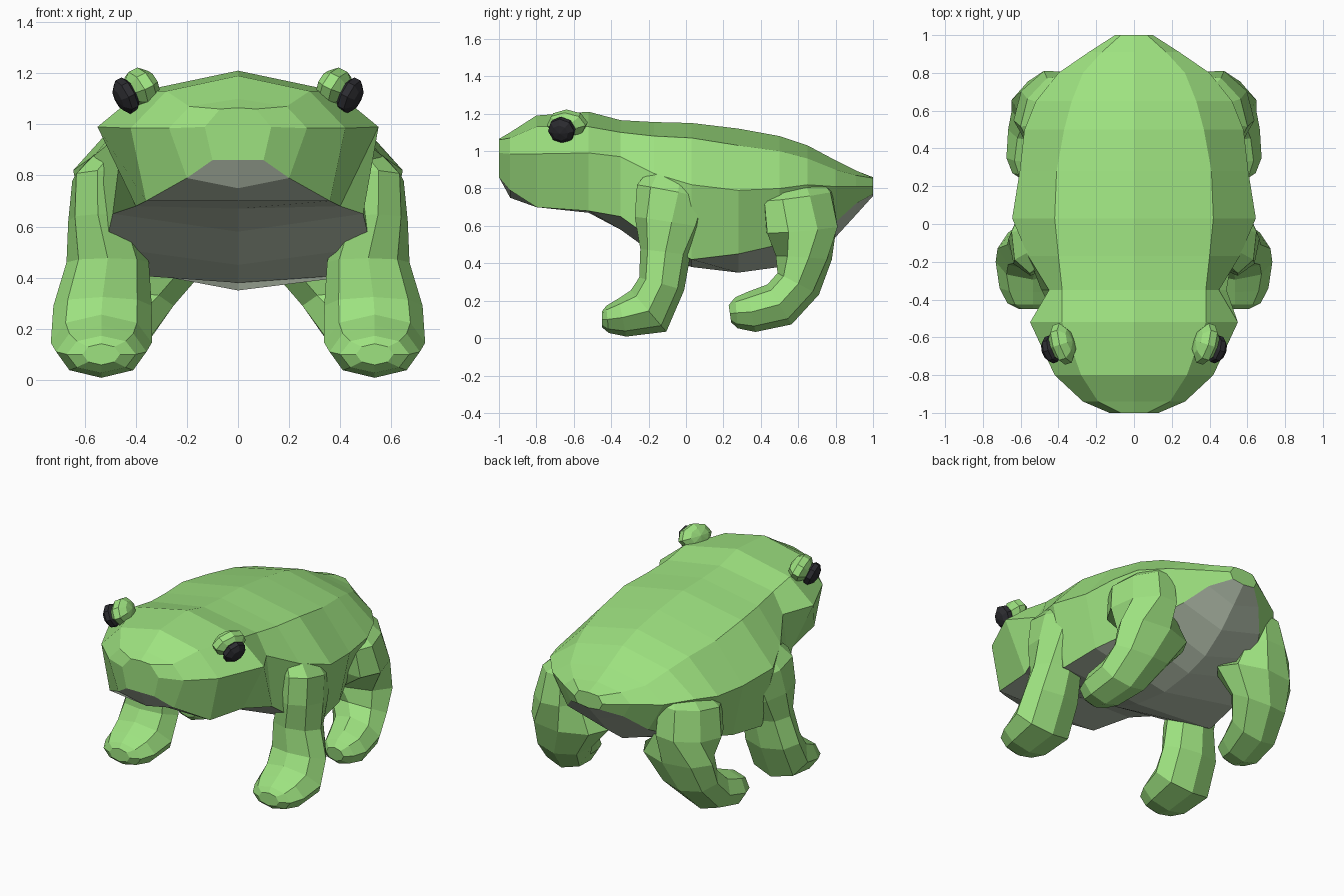
import bpy
import bmesh
import math
from mathutils import Vector, Matrix

cube = bpy.data.objects.get("Cube")
if cube:
    bpy.data.objects.remove(cube, do_unlink=True)


def make_material(name, colour):
    mat = bpy.data.materials.new(name)
    mat.use_nodes = True
    mat.diffuse_color = (*colour, 1)
    mat.node_tree.nodes["Principled BSDF"].inputs["Base Color"].default_value = (*colour, 1)
    return mat


green = make_material("skin green", (0.34, 0.76, 0.215))
grey = make_material("belly grey", (0.5, 0.58, 0.46))
black = make_material("eye black", (0.025, 0.025, 0.03))


def finish(name, bm, materials, mirrored=False):
    """Turn a bmesh into a flat shaded object, optionally mirrored across x."""
    bmesh.ops.recalc_face_normals(bm, faces=bm.faces)
    mesh = bpy.data.meshes.new(name)
    bm.to_mesh(mesh)
    bm.free()
    for mat in materials:
        mesh.materials.append(mat)
    obj = bpy.data.objects.new(name, mesh)
    bpy.context.collection.objects.link(obj)
    if mirrored:
        mod = obj.modifiers.new("Mirror", 'MIRROR')
        mod.use_mirror_merge = False
    return obj


def loft(rings, belly_columns=()):
    """Skin closed rings of points; the listed columns use the second material."""
    bm = bmesh.new()
    rows = [[bm.verts.new(p) for p in ring] for ring in rings]
    count = len(rows[0])
    for a, b in zip(rows, rows[1:]):
        for i in range(count):
            j = (i + 1) % count
            face = bm.faces.new((a[i], a[j], b[j], b[i]))
            face.material_index = 1 if i in belly_columns else 0
    bm.faces.new(rows[0])
    bm.faces.new(rows[-1])
    return bm


# Body: each station is y, back height, back edge x z, flank x z, belly edge x z, belly height
stations = [
    (-1.0, 1.065, .07, 1.06, .13, .99, .1, .86, .86),
    (-.94, 1.1, .19, 1.07, .27, .985, .2, .79, .75),
    (-.8, 1.19, .28, 1.13, .42, .985, .36, .7, .7),
    (-.52, 1.21, .38, 1.13, .55, .99, .4, .68, .67),
    (-.35, 1.165, .38, 1.1, .45, .97, .49, .65, .58),
    (-.17, 1.155, .4, 1.08, .56, .88, .52, .52, .45),
    (.03, 1.15, .42, 1.07, .645, .82, .56, .42, .38),
    (.28, 1.12, .41, 1.03, .605, .79, .53, .45, .35),
    (.5, 1.08, .37, 1.0, .58, .8, .44, .5, .38),
    (.65, 1.03, .33, .96, .52, .82, .38, .55, .43),
    (.8, .95, .27, .9, .4, .81, .29, .62, .54),
    (.91, .895, .17, .87, .24, .81, .19, .72, .66),
    (1.0, .86, .07, .855, .1, .81, .08, .77, .76),
]


def body_ring(y, top, *rest):
    *sides, bottom = rest
    half = list(zip(sides[0::2], sides[1::2]))
    points = [(0, top)] + half + [(0, bottom)] + [(-x, z) for x, z in reversed(half)]
    return [(x, y, z) for x, z in points]


finish("body", loft([body_ring(*s) for s in stations], (3, 4)), [green, grey])


# Legs: each joint is centre x y z, half width, half depth, outward yaw
def leg(name, joints, sides=8):
    centres = [Vector(j[:3]) for j in joints]
    rings = []
    for i, (*_, width, thickness, yaw) in enumerate(joints):
        along = centres[min(i + 1, len(joints) - 1)] - centres[max(i - 1, 0)]
        along.x = 0
        along.normalize()
        turn = Matrix.Rotation(yaw, 3, 'Z')
        across = turn @ Vector((1, 0, 0))
        depth = turn @ along.cross(Vector((1, 0, 0)))
        ring = []
        for k in range(sides):
            angle = math.tau * k / sides
            ring.append(centres[i] + across * width * 1.04 * math.cos(angle)
                        + depth * thickness * 1.04 * math.sin(angle))
        rings.append(ring)
    return finish(name, loft(rings), [green], True)


leg("front_legs", [
    (.44, -.03, .93, .08, .12, 0),
    (.52, -.06, .78, .125, .2, .15),
    (.53, -.09, .62, .13, .18, .1),
    (.51, -.11, .46, .155, .13, 0),
    (.53, -.13, .29, .185, .12, 0),
    (.535, -.2, .145, .19, .14, 0),
    (.535, -.34, .11, .17, .1, 0),
    (.535, -.42, .1, .13, .07, 0),
    (.535, -.45, .1, .07, .04, 0),
])
leg("hind_legs", [
    (.36, .58, .88, .08, .12, .5),
    (.45, .6, .76, .125, .2, .5),
    (.46, .62, .58, .155, .21, .55),
    (.39, .63, .43, .25, .145, .1),
    (.45, .6, .29, .19, .12, 0),
    (.5, .5, .18, .16, .12, 0),
    (.53, .35, .14, .14, .105, 0),
    (.53, .27, .135, .11, .08, 0),
    (.53, .235, .13, .06, .045, 0),
])


# Eyes: squat faceted lobes pointing outward, forward and down
def eye_part(name, centre, size, mat):
    bm = bmesh.new()
    turn = Vector((.8, -.25, -.4)).to_track_quat('Z', 'Y').to_matrix().to_4x4()
    matrix = Matrix.Translation(centre) @ turn @ Matrix.Diagonal((*size, 1))
    bmesh.ops.create_uvsphere(bm, u_segments=8, v_segments=5, radius=1, matrix=matrix)
    return finish(name, bm, [mat], True)


eye_part("eye_lobes", (.38, -.635, 1.145), (.115, .08, .065), green)
eye_part("pupils", (.438, -.664, 1.112), (.077, .076, .045), black)
